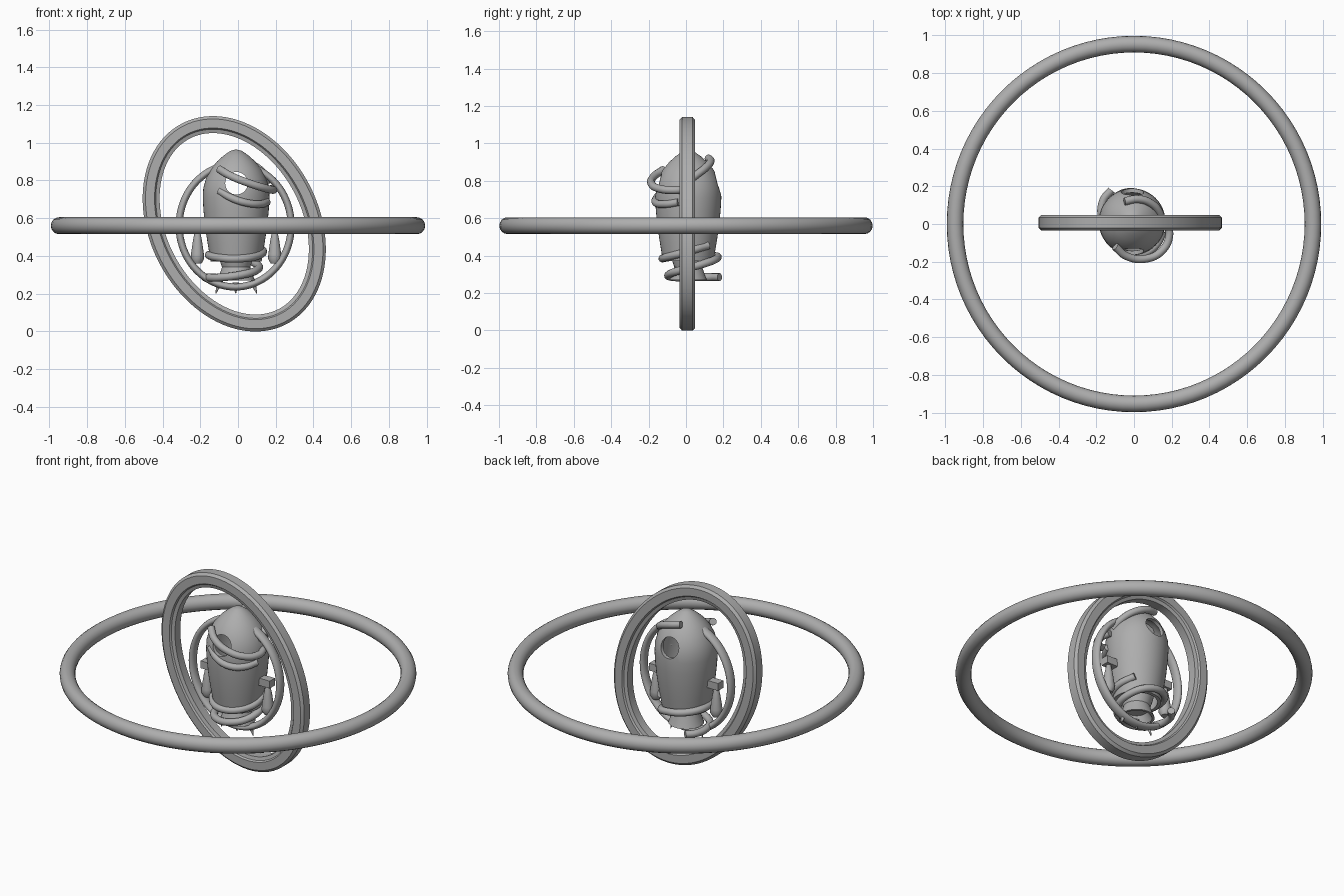
import bpy, bmesh, math
from mathutils import Vector, Matrix

if "Cube" in bpy.data.objects:
    bpy.data.objects.remove(bpy.data.objects["Cube"])

grey = bpy.data.materials.new("plain grey")
grey.diffuse_color = (0.42, 0.42, 0.42, 1)
grey.use_nodes = True
grey.node_tree.nodes["Principled BSDF"].inputs["Base Color"].default_value = grey.diffuse_color


def finish(ob, angle=35):
    ob.data.materials.clear()
    ob.data.materials.append(grey)
    bpy.ops.object.select_all(action='DESELECT')
    bpy.context.view_layer.objects.active = ob
    ob.select_set(True)
    bpy.ops.object.shade_smooth_by_angle(angle=math.radians(angle))
    return ob


def from_bmesh(name, bm):
    bmesh.ops.recalc_face_normals(bm, faces=bm.faces)
    me = bpy.data.meshes.new(name)
    bm.to_mesh(me)
    bm.free()
    ob = bpy.data.objects.new(name, me)
    bpy.context.collection.objects.link(ob)
    return finish(ob)


def grid(name, rows):
    """Closed surface from a closed list of closed loops."""
    bm = bmesh.new()
    vs = [[bm.verts.new(p) for p in r] for r in rows]
    n, m = len(vs), len(vs[0])
    for i in range(n):
        for j in range(m):
            k, l = (i + 1) % n, (j + 1) % m
            bm.faces.new((vs[i][j], vs[k][j], vs[k][l], vs[i][l]))
    return from_bmesh(name, bm)


def ring(name, centre, a, b, section, rot, n=96):
    """Sweep a (radial, axial) section round an ellipse lying in local xy."""
    rows = []
    for i in range(n):
        t = 2 * math.pi * i / n
        p = Vector((a * math.cos(t), b * math.sin(t), 0))
        out = Vector((b * math.cos(t), a * math.sin(t), 0)).normalized()
        rows.append([rot @ (p + out * r + Vector((0, 0, h))) + Vector(centre)
                     for r, h in section])
    return grid(name, rows)


def lathe(name, profile, centre, n=48):
    """Closed (radius, z) profile turned round z."""
    bm = bmesh.new()
    vs = [bm.verts.new((centre[0] + r, centre[1], z)) for r, z in profile]
    edges = [bm.edges.new((vs[i], vs[(i + 1) % len(vs)])) for i in range(len(vs))]
    bmesh.ops.spin(bm, geom=vs + edges, cent=(centre[0], centre[1], 0), axis=(0, 0, 1),
                   angle=2 * math.pi, steps=n, use_duplicate=False)
    bmesh.ops.remove_doubles(bm, verts=bm.verts, dist=0.0005)
    return from_bmesh(name, bm)


def tube(name, points, radius):
    """Smooth round tube through the points."""
    cu = bpy.data.curves.new(name, 'CURVE')
    cu.dimensions = '3D'
    cu.bevel_depth = radius
    cu.bevel_resolution = 4
    cu.use_fill_caps = True
    sp = cu.splines.new('BEZIER')
    sp.resolution_u = 10
    sp.bezier_points.add(len(points) - 1)
    for bp, p in zip(sp.bezier_points, points):
        bp.co = p
        bp.handle_left_type = bp.handle_right_type = 'AUTO'
    ob = bpy.data.objects.new(name, cu)
    bpy.context.collection.objects.link(ob)
    bpy.ops.object.select_all(action='DESELECT')
    bpy.context.view_layer.objects.active = ob
    ob.select_set(True)
    bpy.ops.object.convert(target='MESH')
    return finish(bpy.context.object)


def oval(r, h, n=16):
    return [(r * math.cos(2 * math.pi * i / n), h * math.sin(2 * math.pi * i / n))
            for i in range(n)]


def cone(name, p0, p1, r0, r1, n=16):
    p0, p1 = Vector(p0), Vector(p1)
    d = p1 - p0
    bm = bmesh.new()
    m = Matrix.Translation((p0 + p1) / 2) @ d.to_track_quat('Z', 'Y').to_matrix().to_4x4()
    bmesh.ops.create_cone(bm, cap_ends=True, segments=n, radius1=r0, radius2=r1,
                          depth=d.length, matrix=m)
    return from_bmesh(name, bm)


# Rings: wide horizontal, tilted upright with stepped inner lip, small inner
upright = Matrix.Rotation(math.radians(90), 3, 'X')
ring("outer_ring", (0, 0, 0.56), 0.949, 0.954, oval(0.044, 0.045), Matrix.Identity(3))
step = [(0.045, -0.028), (0.045, 0.028), (0.03, 0.042), (-0.018, 0.042), (-0.025, 0.032),
        (-0.045, 0.026), (-0.045, -0.026), (-0.025, -0.032), (-0.018, -0.042), (0.03, -0.042)]
tilt = Matrix.Rotation(math.radians(-27.6), 3, 'Y') @ upright
ring("tilted_ring", (-0.02, 0.007, 0.57), 0.404, 0.555, step, tilt)
ring("inner_ring", (-0.015, 0.007, 0.56), 0.297, 0.325, oval(0.019, 0.03), upright)

# Rocket hull, a shell open at the bottom
C = (-0.01, 0.012)
hull = lathe("hull", [(0, 0.965), (0.03, 0.957), (0.065, 0.933), (0.1, 0.902), (0.135, 0.86),
                      (0.16, 0.81), (0.174, 0.76), (0.177, 0.71), (0.173, 0.64), (0.164, 0.55),
                      (0.15, 0.46), (0.135, 0.37), (0.115, 0.37), (0.13, 0.46), (0.15, 0.6),
                      (0.155, 0.74), (0.14, 0.81), (0.1, 0.87), (0, 0.93)], C)

# Round window cut through front and back
cutter = cone("window_cutter", (-0.008, -0.5, 0.785), (-0.008, 0.5, 0.785), 0.06, 0.06, 32)
mod = hull.modifiers.new("windows", 'BOOLEAN')
mod.operation = 'DIFFERENCE'
mod.solver = 'EXACT'
mod.object = cutter
bpy.context.view_layer.objects.active = hull
bpy.ops.object.modifier_apply(modifier=mod.name)
bpy.data.objects.remove(cutter)
finish(hull)

# Engine nozzle
lathe("nozzle", [(0, 0.43), (0.1, 0.43), (0.085, 0.37), (0.075, 0.34), (0.088, 0.30),
                 (0.1, 0.27), (0.085, 0.27), (0.06, 0.32), (0, 0.325)], C, 32)

# Side boosters with mounting pegs
for s, side in ((-1, "left"), (1, "right")):
    x = C[0] + s * 0.205
    lathe(side + "_booster", [(0, 0.57), (0.012, 0.54), (0.024, 0.48), (0.034, 0.41),
                              (0.036, 0.385), (0.022, 0.36), (0, 0.36)], (x, C[1]), 16)
    bm = bmesh.new()
    bmesh.ops.create_cube(bm, size=1, matrix=Matrix.Translation((C[0] + s * 0.19, C[1], 0.555))
                          @ Matrix.Diagonal((0.09, 0.05, 0.045, 1)))
    from_bmesh(side + "_peg", bm)

# Spikes under the inner ring
for name, x0, x1, z in (("left", -0.095, -0.118, 0.27), ("middle", -0.012, -0.012, 0.26),
                        ("right", 0.075, 0.1, 0.27)):
    cone(name + "_spike", (x0, 0.007, z), (x1, 0.007, 0.2), 0.018, 0.002, 12)

# Coiled arms round the nose and the tail
tube("upper_front_arm", [(-0.1, -0.12, 0.86), (-0.04, -0.17, 0.825), (0.06, -0.185, 0.785),
                         (0.15, -0.14, 0.757), (0.187, -0.06, 0.75), (0.175, 0, 0.755)], 0.021)
tube("middle_front_arm", [(-0.1, -0.125, 0.745), (-0.03, -0.16, 0.705), (0.05, -0.158, 0.68),
                          (0.12, -0.11, 0.675), (0.155, -0.04, 0.685)], 0.02)
tube("upper_back_arm", [(-0.05, 0.12, 0.92), (0.02, 0.132, 0.905), (0.09, 0.11, 0.875),
                        (0.135, 0.06, 0.835), (0.15, 0, 0.79)], 0.021)
tube("lower_arm", [(-0.12, 0.18, 0.285), (-0.165, 0.12, 0.285), (-0.165, 0.02, 0.285),
                   (-0.1, -0.07, 0.285), (0.02, -0.09, 0.3), (0.1, -0.02, 0.325),
                   (0.1, 0.09, 0.355), (0.02, 0.165, 0.385), (-0.1, 0.14, 0.4),
                   (-0.155, 0.03, 0.405), (-0.1, -0.095, 0.39), (0, -0.125, 0.385),
                   (0.1, -0.07, 0.4), (0.133, 0.02, 0.425), (0.09, 0.12, 0.455)], 0.021)
